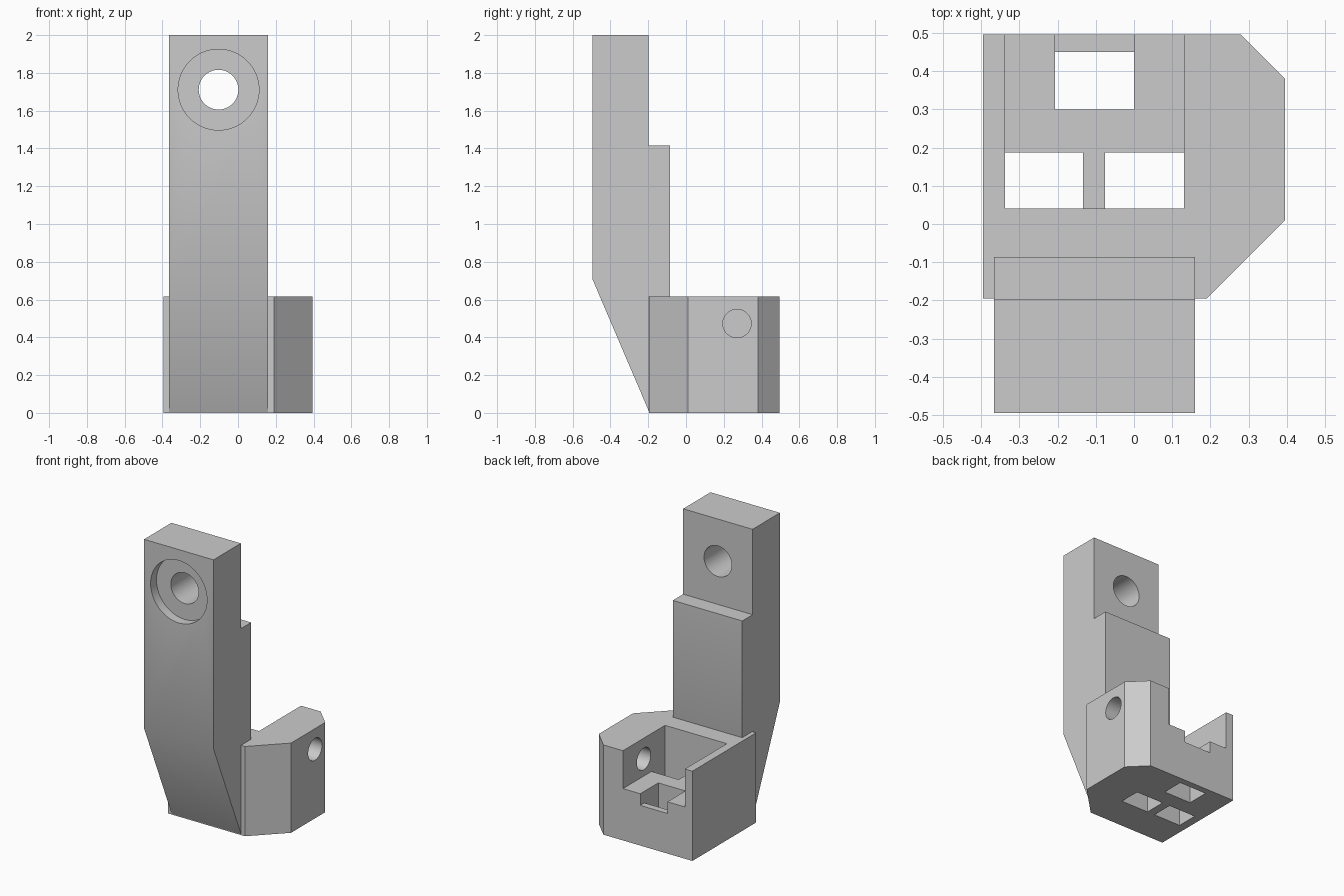
import bpy, bmesh
from math import radians
from mathutils import Matrix, Vector

cube = bpy.data.objects.get("Cube")
if cube:
    bpy.data.objects.remove(cube, do_unlink=True)

# Single grey material
grey = bpy.data.materials.new("light grey")
grey.use_nodes = True
colour = (0.6, 0.6, 0.6, 1)
grey.diffuse_color = colour
grey.node_tree.nodes["Principled BSDF"].inputs["Base Color"].default_value = colour


def finish(name, bm):
    bmesh.ops.recalc_face_normals(bm, faces=bm.faces)
    mesh = bpy.data.meshes.new(name)
    bm.to_mesh(mesh)
    bm.free()
    mesh.materials.append(grey)
    obj = bpy.data.objects.new(name, mesh)
    bpy.context.collection.objects.link(obj)
    return obj


def prism(name, points, direction):
    """Extrude a closed outline along a direction."""
    bm = bmesh.new()
    face = bm.faces.new([bm.verts.new(p) for p in points])
    result = bmesh.ops.extrude_face_region(bm, geom=[face])
    verts = [v for v in result["geom"] if isinstance(v, bmesh.types.BMVert)]
    bmesh.ops.translate(bm, verts=verts, vec=direction)
    return finish(name, bm)


def box(name, x0, x1, y0, y1, z0, z1):
    outline = [(x0, y0, z0), (x1, y0, z0), (x1, y1, z0), (x0, y1, z0)]
    return prism(name, outline, (0, 0, z1 - z0))


def cylinder(name, centre, radius, depth, axis):
    bm = bmesh.new()
    turn = Vector((0, 0, 1)).rotation_difference(Vector(axis)).to_matrix().to_4x4()
    bmesh.ops.create_cone(bm, cap_ends=True, segments=64, radius1=radius,
                          radius2=radius, depth=depth,
                          matrix=Matrix.Translation(centre) @ turn)
    return finish(name, bm)


def carve(obj, cutters):
    """Subtract the cutters, bake the result and remove the cutters."""
    for cutter in cutters:
        cutter.hide_render = True
        mod = obj.modifiers.new(cutter.name, 'BOOLEAN')
        mod.operation = 'DIFFERENCE'
        mod.solver = 'EXACT'
        mod.object = cutter
    graph = bpy.context.evaluated_depsgraph_get()
    mesh = bpy.data.meshes.new_from_object(obj.evaluated_get(graph))
    obj.modifiers.clear()
    obj.data = mesh
    for cutter in cutters:
        bpy.data.objects.remove(cutter, do_unlink=True)
    mesh.shade_smooth()
    mesh.set_sharp_from_angle(angle=radians(30))


# Socket block with chamfered left side
outline = [(-0.395, -0.195), (0.19, -0.195), (0.395, 0.01),
           (0.395, 0.38), (0.28, 0.495), (-0.395, 0.495)]
HEIGHT, FLOOR = 0.615, 0.355
block = prism("socket_block", [(x, y, 0) for x, y in outline], (0, 0, HEIGHT))
carve(block, [
    box("pocket", -0.338, 0.131, 0.04, 0.7, FLOOR, 0.8),
    box("rear_notch", -0.206, 0, 0.3, 0.7, 0.275, 0.5),
    box("rear_window", -0.206, 0, 0.3, 0.45, -0.1, 0.5),
    box("right_window", -0.338, -0.134, 0.04, 0.187, -0.1, 0.5),
    box("left_window", -0.076, 0.131, 0.04, 0.187, -0.1, 0.5),
    cylinder("side_hole", (0.3, 0.27, 0.473), 0.075, 0.5, (1, 0, 0)),
])

# Upright arm with stepped back and sloping lower front
profile = [(-0.494, 2), (-0.198, 2), (-0.198, 1.415), (-0.086, 1.415),
           (-0.086, 0.3), (-0.195, 0.005), (-0.494, 0.705)]
arm = prism("upright_arm", [(-0.366, y, z) for y, z in profile], (0.526, 0, 0))
carve(arm, [
    cylinder("bolt_hole", (-0.103, -0.35, 1.711), 0.105, 0.8, (0, 1, 0)),
    cylinder("counterbore", (-0.103, -0.53, 1.711), 0.214, 0.2, (0, 1, 0)),
])
